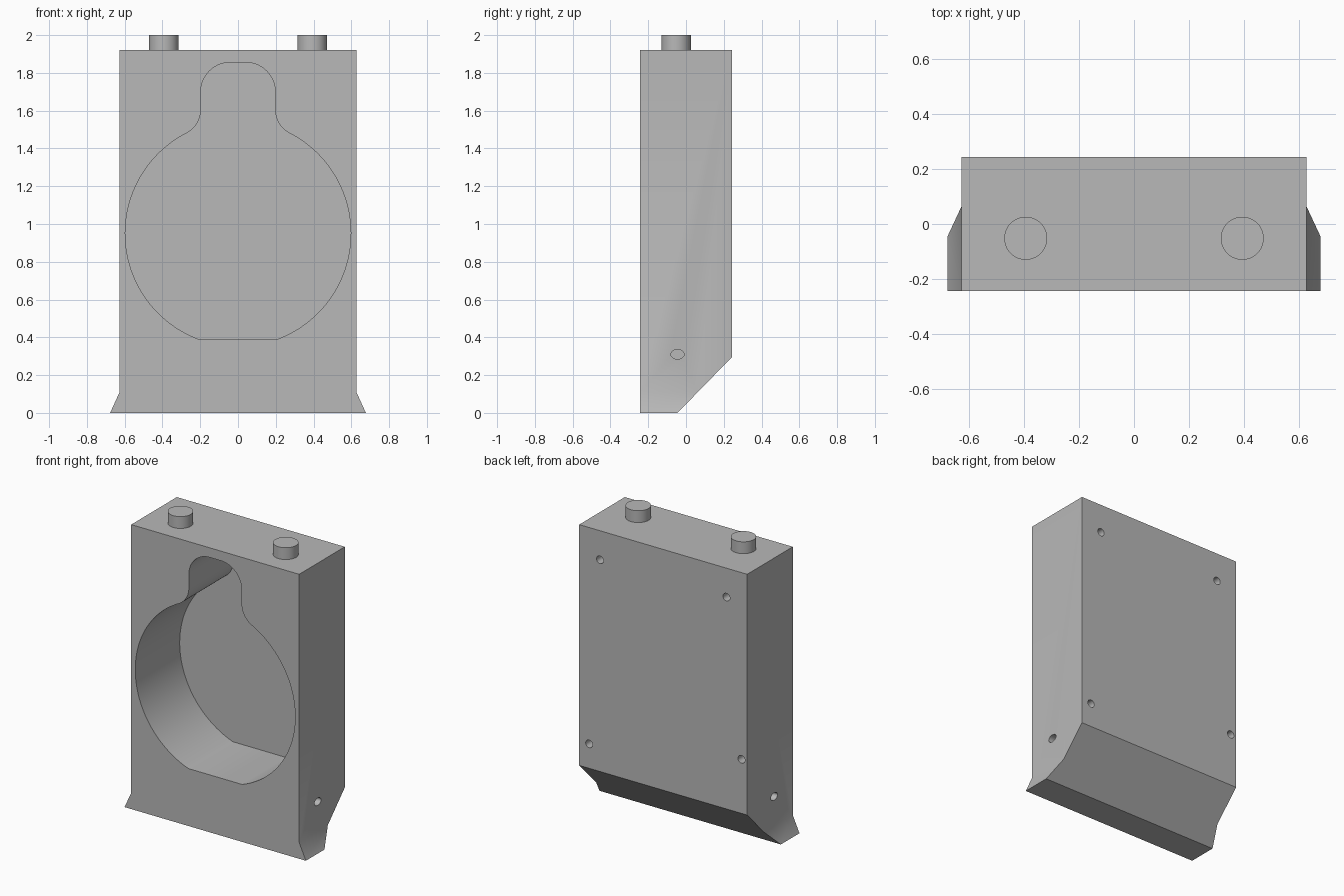
import bpy, bmesh
from math import radians, sin, cos, atan2, degrees, sqrt
from mathutils import Vector, Matrix

cube = bpy.data.objects.get("Cube")
if cube:
    bpy.data.objects.remove(cube, do_unlink=True)

grey = bpy.data.materials.new("plain grey")
grey.use_nodes = True
grey.diffuse_color = (0.48, 0.48, 0.48, 1)
grey.node_tree.nodes["Principled BSDF"].inputs["Base Color"].default_value = grey.diffuse_color


def finish(name, bm):
    bmesh.ops.recalc_face_normals(bm, faces=bm.faces)
    mesh = bpy.data.meshes.new(name)
    bm.to_mesh(mesh)
    bm.free()
    mesh.materials.append(grey)
    ob = bpy.data.objects.new(name, mesh)
    bpy.context.collection.objects.link(ob)
    return ob


def prism(name, points, sweep):
    """Extrude a closed outline along a vector."""
    bm = bmesh.new()
    face = bm.faces.new([bm.verts.new(p) for p in points])
    new = bmesh.ops.extrude_face_region(bm, geom=[face])["geom"]
    bmesh.ops.translate(bm, vec=sweep, verts=[v for v in new if isinstance(v, bmesh.types.BMVert)])
    return finish(name, bm)


def rod(name, centre, axis, radius, length, stretch=1, segments=48):
    """Cylinder centred on a point; stretch widens it along y."""
    bm = bmesh.new()
    turn = Vector((0, 0, 1)).rotation_difference(Vector(axis)).to_matrix().to_4x4()
    wide = Matrix.Diagonal((1, stretch, 1, 1))
    bmesh.ops.create_cone(bm, cap_ends=True, segments=segments, radius1=radius, radius2=radius,
                          depth=length, matrix=Matrix.Translation(centre) @ wide @ turn)
    return finish(name, bm)


def select(ob):
    bpy.ops.object.select_all(action='DESELECT')
    ob.select_set(True)
    bpy.context.view_layer.objects.active = ob


def cut(ob, cutter):
    mod = ob.modifiers.new("cut", 'BOOLEAN')
    mod.operation, mod.solver, mod.object = 'DIFFERENCE', 'EXACT', cutter
    select(ob)
    bpy.ops.object.modifier_apply(modifier=mod.name)
    bpy.data.objects.remove(cutter, do_unlink=True)


def arc(cx, cz, r, start, end, steps):
    angles = [radians(start + (end - start) * i / steps) for i in range(steps + 1)]
    return [(cx + r * cos(a), cz + r * sin(a)) for a in angles]


def mirrored(half):
    return half + [(-x, z) for x, z in reversed(half)]


W, D, H = 0.627, 0.243, 1.92

# Body with flared foot
outline = mirrored([(0.677, 0), (W, 0.11), (W, H)])
body = prism("body", [(x, -D, z) for x, z in outline], (0, 2 * D, 0))

# Sloped underside at the back
slope = Vector((0, 0.288, 0.295))
foot = Vector((-1, -0.045, 0))
top, low = foot + slope * 1.5, foot - slope * 0.5
cut(body, prism("slope_cutter", [low, top, (-1, top.y, low.z)], (2, 0, 0)))

# Round pocket with flat bottom, filleted neck and rounded top
R, CZ, NECK, FILLET, CORNER = 0.597, 0.95, 0.197, 0.14, 0.155
fx = NECK + FILLET
rise = sqrt((R + FILLET) ** 2 - fx ** 2)
meet = degrees(atan2(rise, fx))
half = (arc(0, CZ, R, -70.4, meet, 64)
        + arc(fx, CZ + rise, FILLET, meet + 180, 180, 14)
        + arc(NECK - CORNER, 1.7, CORNER, 0, 90, 18))
cut(body, prism("pocket_cutter", [(x, -0.4, z) for x, z in mirrored(half)], (0, 0.4 + D - 0.012, 0)))

# Screw holes in the back
for x, z in [(0.472, 1.724), (-0.472, 1.724), (0.553, 0.46), (-0.584, 0.66)]:
    cut(body, rod("screw_cutter", (x, D, z), (0, 1, 0), 0.026, 0.2, segments=24))

# Oval holes in the sides
for side in (-1, 1):
    cut(body, rod("side_cutter", (side * W, -0.045, 0.31), (1, 0, 0), 0.025, 0.2, 1.4, 32))

# Pegs on the top
pegs = [rod(name, (x, -0.052, H + 0.035), (0, 0, 1), 0.078, 0.09)
        for name, x in (("left_peg", 0.393), ("right_peg", -0.393))]

for ob in [body] + pegs:
    select(ob)
    bpy.ops.object.shade_smooth_by_angle(angle=radians(25))
